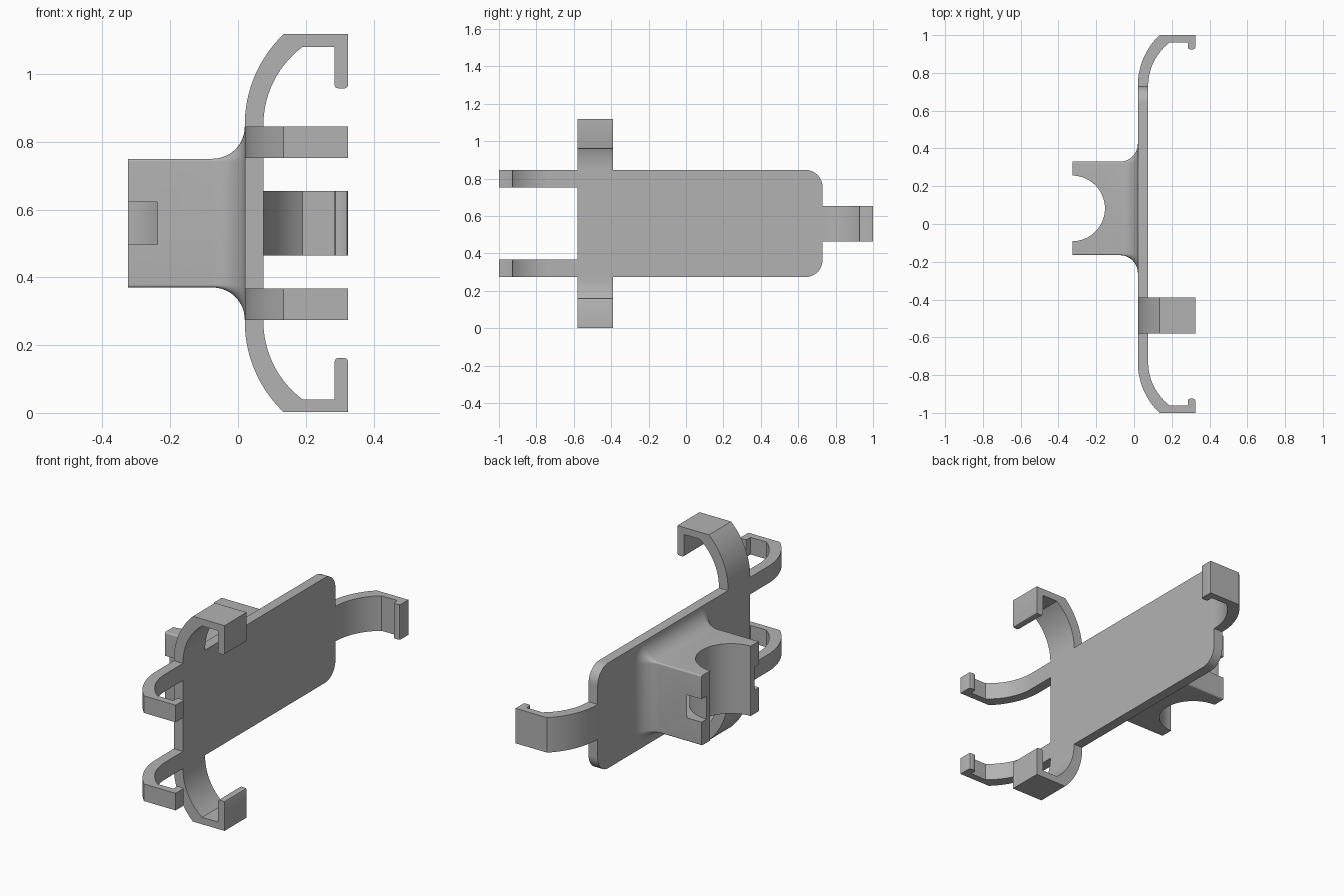
import bpy, bmesh
from math import sin, cos, asin, pi, radians
from mathutils import Vector

cube = bpy.data.objects.get("Cube")
if cube:
    bpy.data.objects.remove(cube, do_unlink=True)

grey = bpy.data.materials.new("matte grey")
grey.use_nodes = True
colour = (0.45, 0.45, 0.45, 1)
grey.diffuse_color = colour
grey.node_tree.nodes["Principled BSDF"].inputs["Base Color"].default_value = colour

MID = 0.56               # height of the symmetry plane
BACK, FACE = 0.02, 0.075  # x of the plate's two sides


def finish(name, bm):
    bmesh.ops.recalc_face_normals(bm, faces=bm.faces)
    mesh = bpy.data.meshes.new(name)
    bm.to_mesh(mesh)
    bm.free()
    mesh.materials.append(grey)
    ob = bpy.data.objects.new(name, mesh)
    bpy.context.collection.objects.link(ob)
    return ob


def smooth(ob):
    bpy.ops.object.select_all(action='DESELECT')
    ob.select_set(True)
    bpy.context.view_layer.objects.active = ob
    bpy.ops.object.shade_smooth_by_angle(angle=radians(25))


def loft(name, rings):
    """Skin a list of equal closed rings and cap both ends."""
    bm = bmesh.new()
    rows = [[bm.verts.new(p) for p in ring] for ring in rings]
    n = len(rows[0])
    for a, b in zip(rows, rows[1:]):
        for i in range(n):
            j = (i + 1) % n
            bm.faces.new((a[i], a[j], b[j], b[i]))
    bm.faces.new(rows[0])
    bm.faces.new(rows[-1])
    return finish(name, bm)


def rounded_rect(y0, y1, z0, z1, radii, steps=10):
    """Outline in (y, z); radii start at the high-y, high-z corner."""
    corners = [(y1, z1, -1, -1), (y0, z1, 1, -1), (y0, z0, 1, 1), (y1, z0, -1, 1)]
    pts = []
    for k, ((y, z, sy, sz), r) in enumerate(zip(corners, radii)):
        for i in range(steps + 1 if r else 1):
            t = pi / 2 * (k + i / steps)
            pts.append((y + r * (sy + cos(t)), z + r * (sz + sin(t))) if r else (y, z))
    return pts


def hook_profile(start, end, lip):
    """Side outline of a clip arm as (x, distance) pairs."""
    def arc(x, radius, rise, base):
        top = asin(rise / radius)
        return [(x + radius * (1 - cos(top * i / 20)), base + radius * sin(top * i / 20))
                for i in range(21)]
    base = end - 0.268
    outer = arc(BACK, 0.37, 0.268, base)
    inner = arc(FACE, 0.287, 0.23, base)
    tip, c = end - lip, 0.01
    lip_pts = [(0.325, end), (0.325, tip + c), (0.322, tip + 0.003), (0.325 - c, tip),
               (0.285 + c, tip), (0.288, tip + 0.003), (0.285, tip + c), (0.285, end - 0.038)]
    straight = start < base - 0.001
    return (([(BACK, start)] if straight else []) + outer + lip_pts + inner[::-1]
            + ([(FACE, start)] if straight else []))


def hook(name, profile, place, w0, w1):
    smooth(loft(name, [[place(x, d, w) for x, d in profile] for w in (w0, w1)]))


# Back plate, rounded at its rear end
outline = rounded_rect(-0.58, 0.73, 0.274, 0.846, (0.09, 0, 0, 0.09))
smooth(loft("back_plate", [[(x, y, z) for y, z in outline] for x in (BACK, FACE)]))

# Upper and lower clip arms
tall = hook_profile(0.286, 0.558, 0.16)
for name, s in (("upper_arm", 1), ("lower_arm", -1)):
    hook(name, tall, lambda x, d, w: (x, w, MID + s * d), -0.58, -0.39)

# Pair of front arms and the single rear arm
front = hook_profile(0.58, 1.0, 0.075)
for name, s in (("front_upper_arm", 1), ("front_lower_arm", -1)):
    hook(name, front, lambda x, d, w: (x, -d, MID + s * w), 0.193, 0.286)
rear = hook_profile(0.73, 1.0, 0.075)
hook("rear_arm", rear, lambda x, d, w: (x, d, MID + w), -0.095, 0.095)

# Mount block flaring into the plate with a fillet
FIL, CY = 0.095, 0.0825
sections = [(-0.325, 0)]
for i in range(13):
    t = pi / 2 * i / 12
    sections.append((BACK - FIL + FIL * sin(t), FIL * (1 - cos(t))))
sections.append((BACK + 0.01, FIL))
rings = []
for x, off in sections:
    ring = rounded_rect(CY - 0.2475 - off, CY + 0.2475 + off,
                        MID - 0.19 - off, MID + 0.19 + off, (off + 0.008,) * 4)
    rings.append([(x, y, z) for y, z in ring])
mount = loft("clamp_mount", rings)


def cylinder(name, radius, height):
    ring = [(-0.328 + radius * cos(2 * pi * i / 64), CY + radius * sin(2 * pi * i / 64))
            for i in range(64)]
    return loft(name, [[(x, y, MID + s * height / 2) for x, y in ring] for s in (-1, 1)])


def cut(target, cutter):
    mod = target.modifiers.new("cut", 'BOOLEAN')
    mod.operation = 'DIFFERENCE'
    mod.solver = 'EXACT'
    mod.object = cutter
    bpy.ops.object.select_all(action='DESELECT')
    target.select_set(True)
    bpy.context.view_layer.objects.active = target
    bpy.ops.object.modifier_apply(modifier=mod.name)
    bpy.data.objects.remove(cutter, do_unlink=True)


# Ring-shaped strap channel around the tube seat
channel = cylinder("channel_cutter", 0.264, 0.125)
cut(channel, cylinder("channel_core", 0.205, 0.3))
cut(mount, channel)
# Half-round tube seat
cut(mount, cylinder("seat_cutter", 0.174, 0.8))
smooth(mount)
